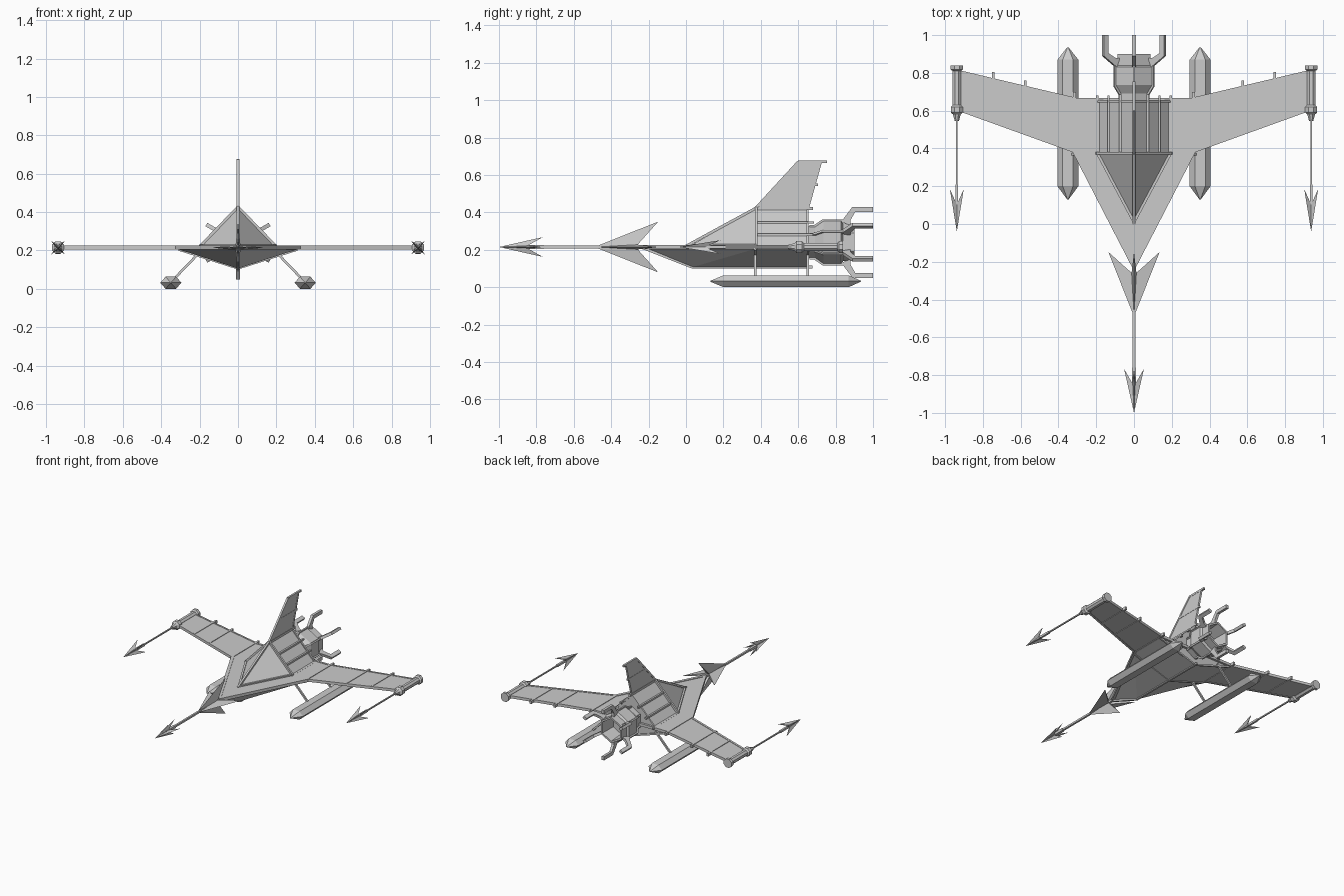
import bpy, bmesh, math
from mathutils import Vector as V

if "Cube" in bpy.data.objects:
    bpy.data.objects.remove(bpy.data.objects["Cube"])

Z0 = 0.215  # height of the wing plane


def make(name, verts, faces):
    bm = bmesh.new()
    vs = [bm.verts.new(v) for v in verts]
    for f in faces:
        bm.faces.new([vs[i] for i in f])
    bmesh.ops.recalc_face_normals(bm, faces=bm.faces)
    me = bpy.data.meshes.new(name)
    bm.to_mesh(me)
    bm.free()
    ob = bpy.data.objects.new(name, me)
    bpy.context.collection.objects.link(ob)
    return ob


def slab(name, pts, off):
    """Polygon thickened by +-off."""
    n = len(pts)
    off = V(off)
    verts = [V(p) - off for p in pts] + [V(p) + off for p in pts]
    faces = [list(range(n)), list(range(n, 2 * n))]
    faces += [[i, (i + 1) % n, n + (i + 1) % n, n + i] for i in range(n)]
    return make(name, verts, faces)


def bar(name, a, b, w=0.014, h=None):
    """Square beam between two points."""
    a, b = V(a), V(b)
    d = (b - a).normalized()
    side = d.cross(V((0, 0, 1)) if abs(d.z) < 0.95 else V((1, 0, 0))).normalized()
    up = side.cross(d) * (h or w) / 2
    side *= w / 2
    return slab(name, [a + side + up, a - side + up, a - side - up, a + side - up][:4], (0, 0, 0)) if a == b else \
        make(name, [p + s * side + t * up for p in (a, b) for s, t in ((1, 1), (-1, 1), (-1, -1), (1, -1))],
             [[0, 1, 2, 3], [4, 5, 6, 7]] + [[i, (i + 1) % 4, 4 + (i + 1) % 4, 4 + i] for i in range(4)])


def lathe(name, cx, cz, prof, n=6, phase=0.0, sz=1.0):
    """Faceted body along y from (y, radius) pairs."""
    verts = [(cx + r * math.cos(phase + math.tau * i / n), y, cz + sz * r * math.sin(phase + math.tau * i / n))
             for y, r in prof for i in range(n)]
    m = len(prof)
    faces = [list(range(n)), list(range((m - 1) * n, m * n))]
    faces += [[k * n + i, k * n + (i + 1) % n, (k + 1) * n + (i + 1) % n, (k + 1) * n + i]
              for k in range(m - 1) for i in range(n)]
    return make(name, verts, faces)


def radial(name, prof, ang, cx, cz, t):
    """Plate with a (y, radius) profile standing out from a y axis at an angle."""
    c, s = math.cos(ang), math.sin(ang)
    return slab(name, [(cx + r * c, y, cz + r * s) for y, r in prof], (-s * t, 0, c * t))


def arrow(name, cx, tip, barb, notch, r, phase, t):
    """Four barbed vanes, thickest at the axis."""
    for k in range(4):
        a = phase + k * math.pi / 2
        u, v = V((math.cos(a), 0, math.sin(a))), V((-math.sin(a), 0, math.cos(a)))
        n = V((cx, notch, Z0))
        make(name, [(cx, tip, Z0), V((cx, barb, Z0)) + u * r, n + v * t, n - v * t],
             [[0, 1, 2], [0, 3, 1], [1, 3, 2], [0, 2, 3]])


# lower hull wedge
make("lower_hull", [(0, -0.22, 0.208), (0.315, 0.38, 0.208), (0.305, 0.65, 0.208), (-0.305, 0.65, 0.208),
                    (-0.315, 0.38, 0.208), (0, 0.03, 0.106), (0, 0.65, 0.106)],
     [[0, 1, 2, 3, 4], [0, 5, 1], [0, 4, 5], [1, 5, 6, 2], [4, 3, 6, 5], [2, 6, 3]])
# main deck
slab("deck_plate", [(0, -0.22, Z0), (0.31, 0.38, Z0), (0.31, 0.66, Z0), (-0.31, 0.66, Z0), (-0.31, 0.38, Z0)],
     (0, 0, 0.007))
bar("deck_rear_beam", (-0.31, 0.66, Z0), (0.31, 0.66, Z0), 0.016, 0.02)

# cockpit wedge and roof behind it
make("cockpit", [(0, 0.02, 0.22), (0.195, 0.38, 0.22), (-0.195, 0.38, 0.22), (0, 0.38, 0.425)],
     [[0, 1, 2], [0, 1, 3], [0, 2, 3], [1, 2, 3]])
slab("roof_housing", [(0.185, 0.515, 0.22), (-0.185, 0.515, 0.22), (0, 0.515, 0.415)], (0, 0.135, 0))
bar("cockpit_spine", (0, 0.0, 0.22), (0, 0.38, 0.427))
bar("roof_ridge", (0, 0.38, 0.42), (0, 0.68, 0.42), 0.016)
bar("keel_beam", (0, 0.03, 0.108), (0, 0.675, 0.108), 0.014)
bar("bow_keel", (0, -0.23, 0.21), (0, 0.03, 0.108), 0.014)

# tail fin with frame and ribs
radial("tail_fin", [(0.38, 0.42), (0.60, 0.67), (0.72, 0.67), (0.65, 0.42)], math.pi / 2, 0, 0, 0.005)
for a, b in (((0.37, 0.42), (0.60, 0.67)), ((0.60, 0.67), (0.755, 0.67)),
             ((0.72, 0.67), (0.65, 0.42)), ((0.495, 0.548), (0.705, 0.548))):
    bar("fin_frame", (0, *a), (0, *b), 0.014)

for s in (1, -1):
    # wing panel and edge frame
    root, tip = (s * 0.315, 0.385, Z0), (s * 0.925, 0.605, Z0)
    back, tipb = (s * 0.31, 0.663, Z0), (s * 0.925, 0.808, Z0)
    slab("wing", [root, tip, tipb, back], (0, 0, 0.007))
    bar("bow_edge", (0, -0.225, Z0), root, 0.022, 0.022)
    bar("wing_leading_edge", root, tip, 0.016, 0.02)
    bar("wing_trailing_edge", back, tipb, 0.012, 0.02)
    for x, y0, y1 in ((0.315, 0.38, 0.70), (0.575, 0.475, 0.76), (0.745, 0.54, 0.805)):
        bar("wing_rib", (s * x, y0, Z0), (s * x, y1, Z0), 0.014, 0.022)
    # cockpit and roof trim
    bar("cockpit_sill", (0, 0.01, 0.224), (s * 0.197, 0.38, 0.224))
    bar("cockpit_hoop", (s * 0.2, 0.375, 0.22), (0, 0.375, 0.427))
    bar("roof_hoop", (s * 0.188, 0.65, 0.22), (0, 0.65, 0.415), 0.012)
    for f, e in ((0.38, 0.685), (0.71, 0.68), (1.03, 0.68)):
        p = (s * 0.19 * f, Z0 + 0.004 + 0.2 * (1 - f) + 0.003)
        bar("roof_rib", (p[0], 0.38, p[1]), (p[0], e, p[1]), 0.013)
    # tip pod, gun rod and arrowhead
    x = s * 0.938
    lathe("wingtip_pod", x, Z0, [(0.545, 0.012), (0.58, 0.022), (0.59, 0.034), (0.62, 0.034), (0.63, 0.024),
                                 (0.81, 0.024), (0.818, 0.035), (0.84, 0.035)], 8, math.pi / 8)
    bar("wingtip_rod", (x, 0.56, Z0), (x, 0.05, Z0), 0.009)
    bar("wingtip_rod_collar", (x, 0.21, Z0), (x, 0.08, Z0), 0.015)
    arrow("wingtip_arrowhead", x, -0.04, 0.185, 0.09, 0.052, math.pi / 4, 0.008)
    # landing ski and struts
    lathe("ski", s * 0.35, 0.032, [(0.13, 0.004), (0.20, 0.055), (0.87, 0.055), (0.935, 0.004)], 6, 0, 0.66)
    for y in (0.37, 0.652):
        bar("ski_strut", (s * 0.2, y, 0.19), (s * 0.335, y, 0.05), 0.013)
        bar("hull_rib", (s * 0.31, y, 0.205), (0, y, 0.107), 0.012)

# nose lance with large and small arrowheads
bar("nose_lance", (0, -0.15, Z0), (0, -0.92, Z0), 0.014)
bar("lance_collar", (0, -0.76, Z0), (0, -0.88, Z0), 0.019)
arrow("large_arrowhead", 0, -0.49, -0.148, -0.27, 0.136, 0, 0.014)
arrow("small_arrowhead", 0, -1.0, -0.765, -0.86, 0.053, 0, 0.009)

# hexagonal engine, hollow at the back
EZ = 0.24
lathe("engine", 0, EZ, [(0.63, 0.085), (0.69, 0.085), (0.735, 0.117), (0.83, 0.117), (0.84, 0.10), (0.90, 0.10),
                        (0.90, 0.085), (0.78, 0.075)], 6, math.pi / 6)
for k in range(6):
    a = math.pi / 6 + k * math.pi / 3
    # claw reaching outward and back
    radial("engine_claw", [(0.83, 0.11), (0.845, 0.13), (0.89, 0.19), (1.0, 0.19), (1.0, 0.163), (0.905, 0.163),
                           (0.88, 0.12), (0.88, 0.09)], a, 0, EZ, 0.010)
    # rib along the engine corner
    radial("engine_rib", [(0.66, 0.08), (0.66, 0.092), (0.685, 0.092), (0.73, 0.123), (0.84, 0.123), (0.84, 0.09)],
           a, 0, EZ, 0.006)
